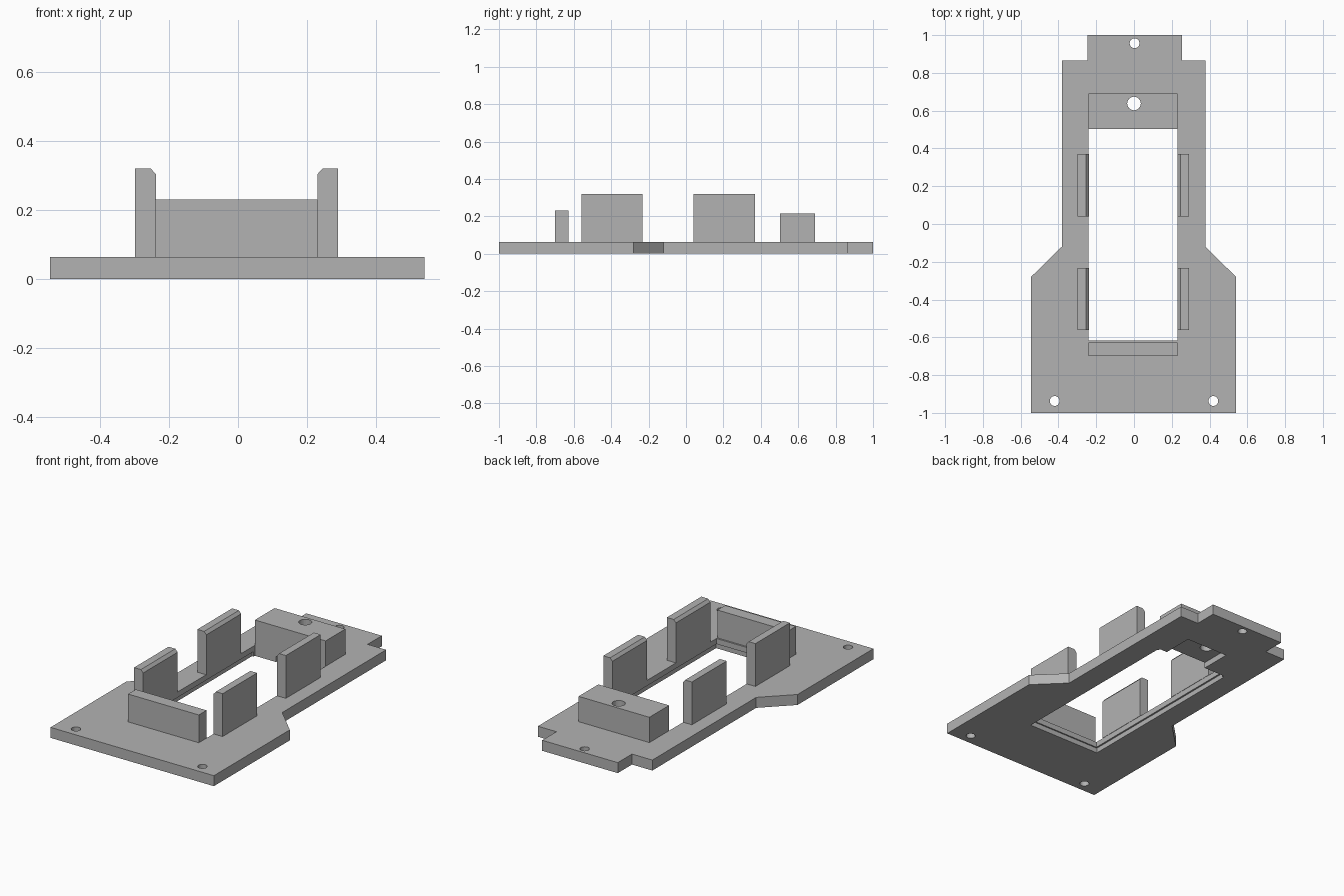
import bpy, bmesh, math

cube = bpy.data.objects.get("Cube")
if cube:
    bpy.data.objects.remove(cube, do_unlink=True)

grey = bpy.data.materials.new("plain grey")
grey.use_nodes = True
GREY = (0.45, 0.45, 0.45, 1)
grey.diffuse_color = GREY
grey.node_tree.nodes["Principled BSDF"].inputs["Base Color"].default_value = GREY

T = 0.063  # plate thickness


def prism(name, outline, low, high, axis="z"):
    """Extrude a closed outline along z (xy outline) or y (xz outline)."""
    bm = bmesh.new()
    place = (lambda a, b, c: (a, b, c)) if axis == "z" else (lambda a, b, c: (a, c, b))
    face = bm.faces.new([bm.verts.new(place(a, b, low)) for a, b in outline])
    out = bmesh.ops.extrude_face_region(bm, geom=[face])
    verts = [g for g in out["geom"] if isinstance(g, bmesh.types.BMVert)]
    bmesh.ops.translate(bm, verts=verts, vec=place(0, 0, high - low))
    bmesh.ops.recalc_face_normals(bm, faces=bm.faces)
    mesh = bpy.data.meshes.new(name)
    bm.to_mesh(mesh)
    bm.free()
    mesh.materials.append(grey)
    obj = bpy.data.objects.new(name, mesh)
    bpy.context.collection.objects.link(obj)
    return obj


def box(name, x0, x1, y0, y1, z0, z1):
    return prism(name, [(x0, y0), (x1, y0), (x1, y1), (x0, y1)], z0, z1)


def round_cutter(name, x, y, r):
    ring = [(x + r * math.cos(i * math.tau / 24), y + r * math.sin(i * math.tau / 24))
            for i in range(24)]
    return prism(name, ring, -0.1, 0.5)


def cut(obj, cutter):
    mod = obj.modifiers.new("cut", "BOOLEAN")
    mod.operation = "DIFFERENCE"
    mod.solver = "EXACT"
    mod.object = cutter
    cutter.hide_render = True
    cutter.hide_viewport = True
    cutter.display_type = "WIRE"


# Base plate with a wide front, tapered shoulders and a rear tab
plate = prism("base_plate", [
    (-0.545, -1), (0.54, -1), (0.54, -0.28), (0.378, -0.12), (0.378, 0.865),
    (0.255, 0.865), (0.255, 1), (-0.247, 1), (-0.247, 0.865),
    (-0.382, 0.865), (-0.382, -0.12), (-0.545, -0.28)], 0, T)

# Blocks at both ends of the opening
box("front_block", -0.24, 0.23, -0.70, -0.627, T, 0.23)
rear_block = box("rear_block", -0.24, 0.23, 0.503, 0.69, T, 0.215)

# Opening, its lower rebate, and the recess below the rear block
cut(plate, box("opening_cutter", -0.24, 0.23, -0.617, 0.503, -0.1, 0.2))
cut(plate, box("rebate_cutter", -0.25, 0.238, -0.625, 0.49, -0.1, 0.03))
cut(plate, box("recess_cutter", -0.10, 0.18, 0.45, 0.69, -0.1, 0.035))

# Screw holes and the larger hole through the rear block
for i, (x, y) in enumerate([(-0.42, -0.937), (0.42, -0.937), (0.003, 0.957)]):
    cut(plate, round_cutter(f"screw_hole_cutter_{i + 1}", x, y, 0.026))
rear_hole = round_cutter("rear_hole_cutter", 0, 0.638, 0.036)
for part in (plate, rear_block):
    cut(part, rear_hole)

# Four upright clips, bevelled on the inner top edge
for side, s, inner in (("right", -1, -0.238), ("left", 1, 0.23)):
    for end, y0, y1 in (("front", -0.56, -0.233), ("rear", 0.04, 0.37)):
        outer = inner + s * 0.06
        prism(f"{end}_{side}_clip", [
            (outer, T), (inner, T), (inner, 0.303),
            (inner + s * 0.015, 0.32), (outer, 0.32)], y0, y1, "y")
